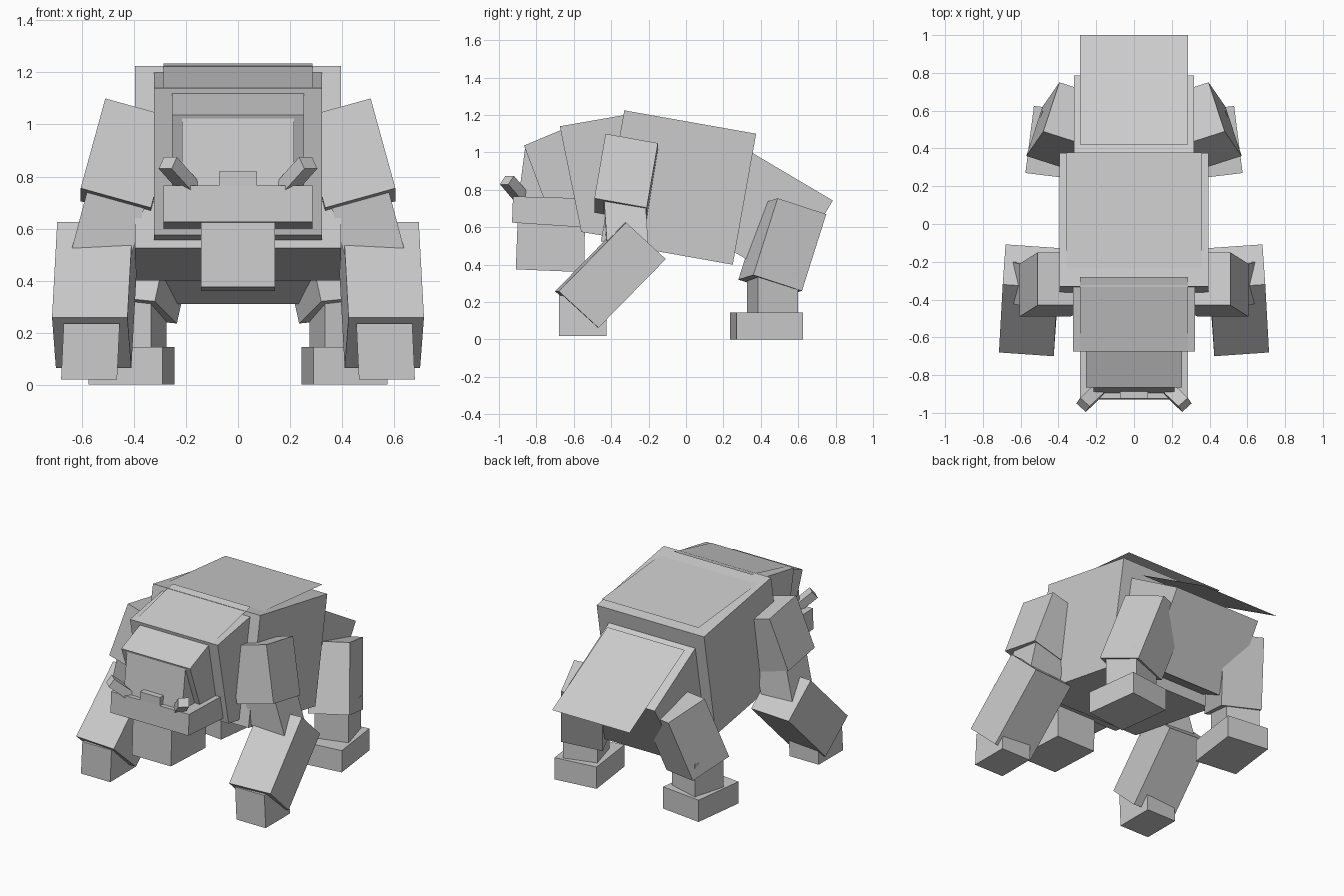
import bpy
import bmesh
from mathutils import Matrix, Vector

if "Cube" in bpy.data.objects:
    bpy.data.objects.remove(bpy.data.objects["Cube"], do_unlink=True)

GREY = (0.6, 0.6, 0.6, 1.0)
hide = bpy.data.materials.new("plain_grey")
hide.use_nodes = True
hide.diffuse_color = GREY
hide.node_tree.nodes["Principled BSDF"].inputs["Base Color"].default_value = GREY


def finish(name, bm):
    bmesh.ops.recalc_face_normals(bm, faces=bm.faces)
    mesh = bpy.data.meshes.new(name)
    bm.to_mesh(mesh)
    bm.free()
    mesh.materials.append(hide)
    obj = bpy.data.objects.new(name, mesh)
    bpy.context.collection.objects.link(obj)
    return obj


def slab(name, half_width, profile):
    """Extrude a side profile of (y, z) points across the body."""
    bm = bmesh.new()
    face = bm.faces.new([bm.verts.new((-half_width, y, z)) for y, z in profile])
    new = bmesh.ops.extrude_face_region(bm, geom=[face])["geom"]
    verts = [v for v in new if isinstance(v, bmesh.types.BMVert)]
    bmesh.ops.translate(bm, verts=verts, vec=(2 * half_width, 0, 0))
    return finish(name, bm)


def sheet(name, half_width, front, back):
    """Flat one-sided mantle from a front (y, z) edge to a back edge."""
    bm = bmesh.new()
    corners = [(-half_width, *front), (half_width, *front),
               (half_width, *back), (-half_width, *back)]
    bm.faces.new([bm.verts.new(c) for c in corners])
    return finish(name, bm)


def block_pair(name, corner, down, back, inward):
    """Tilted box given by its outer front top corner and three edges, on both sides."""
    edges = [Vector(e) for e in (inward, back, down)]
    centre = Vector(corner) + sum(edges, Vector()) / 2
    frame = Matrix(edges).transposed().to_4x4()
    for side, sign in (("left", 1), ("right", -1)):
        mirror = Matrix.Diagonal((sign, 1, 1, 1))
        bm = bmesh.new()
        bmesh.ops.create_cube(bm, size=1, matrix=mirror @ Matrix.Translation(centre) @ frame)
        finish(f"{side}_{name}", bm)


# Trunk
slab("torso", 0.395, [(-0.33, 1.225), (0.375, 1.1), (0.25, 0.4), (-0.455, 0.525)])
slab("hips", 0.318, [(0.3, 1.03), (0.785, 0.743), (0.525, 0.31), (0.05, 0.59)])
slab("neck", 0.323, [(-0.675, 1.14), (-0.3, 1.205), (-0.2, 0.515), (-0.56, 0.575)])

# Overhanging mantles of hide
sheet("neck_mantle", 0.287, (-0.675, 1.142), (-0.28, 1.235))
sheet("back_mantle", 0.357, (-0.33, 1.217), (0.378, 1.151))
sheet("rump_mantle", 0.285, (0.42, 1.0), (1.0, 0.67))

# Head
slab("skull", 0.253, [(-0.866, 1.037), (-0.62, 1.14), (-0.48, 0.79), (-0.74, 0.7)])
slab("face", 0.215, [(-0.86, 1.028), (-0.65, 1.05), (-0.6, 0.72), (-0.9, 0.72)])
slab("upper_jaw", 0.287, [(-0.925, 0.765), (-0.55, 0.755), (-0.55, 0.6), (-0.93, 0.625)])
slab("lower_jaw", 0.143, [(-0.9, 0.64), (-0.54, 0.62), (-0.545, 0.36), (-0.91, 0.375)])
slab("nose", 0.073, [(-0.925, 0.82), (-0.88, 0.82), (-0.88, 0.75), (-0.925, 0.75)])
block_pair("tusk", (0.305, -0.95, 0.83), (-0.09, 0.085, -0.1),
           (-0.02, 0.03, 0.045), (-0.05, -0.045, 0))

# Front limbs
block_pair("upper_arm", (0.51, -0.43, 1.1), (0.095, -0.06, -0.345),
           (0, 0.28, -0.05), (-0.27, 0, -0.075))
block_pair("elbow", (0.57, -0.44, 0.78), (0.08, 0.02, -0.3),
           (0, 0.22, 0), (-0.22, 0, -0.06))
block_pair("forearm", (0.695, -0.32, 0.625), (0.02, -0.36, -0.367),
           (-0.015, 0.212, -0.195), (-0.29, -0.02, 0))
block_pair("front_paw", (0.67, -0.68, 0.235), (0.01, 0, -0.215),
           (0, 0.255, 0), (-0.215, 0, 0))

# Hind limbs
block_pair("thigh", (0.48, 0.49, 0.755), (0.09, -0.13, -0.41),
           (-0.085, 0.26, -0.085), (-0.25, -0.08, -0.025))
block_pair("shin", (0.545, 0.385, 0.36), (0, 0, -0.24),
           (-0.06, 0.215, 0), (-0.21, -0.06, 0))
block_pair("hind_paw", (0.575, 0.27, 0.145), (0, 0, -0.145),
           (-0.045, 0.355, 0), (-0.285, -0.035, 0))
